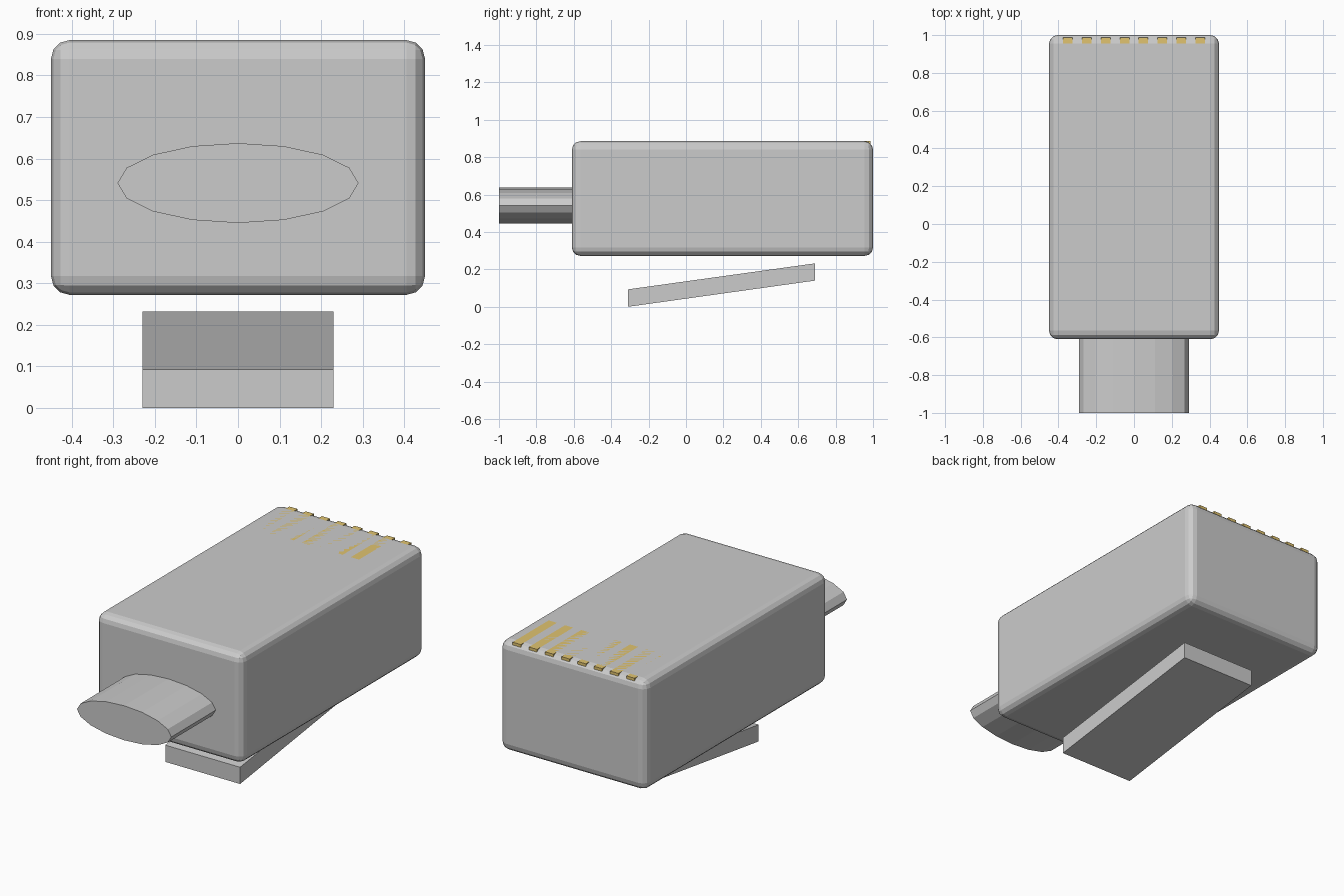
import bpy, bmesh, math
from mathutils import Vector

if "Cube" in bpy.data.objects:
    bpy.data.objects.remove(bpy.data.objects["Cube"])


def extrude_profile(name, pts, direction):
    # closed planar profile swept straight along a direction
    bm = bmesh.new()
    face = bm.faces.new([bm.verts.new(p) for p in pts])
    ext = bmesh.ops.extrude_face_region(bm, geom=[face])
    verts = [v for v in ext["geom"] if isinstance(v, bmesh.types.BMVert)]
    bmesh.ops.translate(bm, verts=verts, vec=Vector(direction))
    bmesh.ops.recalc_face_normals(bm, faces=bm.faces)
    mesh = bpy.data.meshes.new(name)
    bm.to_mesh(mesh)
    bm.free()
    obj = bpy.data.objects.new(name, mesh)
    bpy.context.collection.objects.link(obj)
    return obj


def box(name, lo, hi):
    (x0, y0, z0), (x1, y1, z1) = lo, hi
    pts = [(x0, y0, z0), (x1, y0, z0), (x1, y1, z0), (x0, y1, z0)]
    return extrude_profile(name, pts, (0, 0, z1 - z0))


# plug housing with rounded edges
body = box("plug_body", (-0.45, -0.61, 0.272), (0.45, 1.0, 0.885))
bevel = body.modifiers.new("rounded_edges", "BEVEL")
bevel.width = 0.045
bevel.segments = 3

# flat oval cable, 16 sides, running into the front of the housing
oval = [(0.29 * math.cos(i * math.tau / 16), -1.0,
         0.541 + 0.096 * math.sin(i * math.tau / 16)) for i in range(16)]
extrude_profile("cable", oval, (0, 0.45, 0))

# slanted locking clip under the housing
clip = [(-0.23, -0.31, 0), (-0.23, 0.69, 0.14),
        (-0.23, 0.69, 0.232), (-0.23, -0.31, 0.093)]
extrude_profile("locking_clip", clip, (0.46, 0, 0))

# row of eight gold contacts flush with the top
gold = bpy.data.materials.new("gold")
gold.diffuse_color = (0.75, 0.55, 0.16, 1)
gold.use_nodes = True
gold.node_tree.nodes["Principled BSDF"].inputs["Base Color"].default_value = gold.diffuse_color
for i in range(8):
    x = -0.35 + 0.1 * i
    pin = box(f"contact_{i + 1}", (x - 0.025, 0.67, 0.82), (x + 0.025, 0.987, 0.885))
    pin.data.materials.append(gold)
